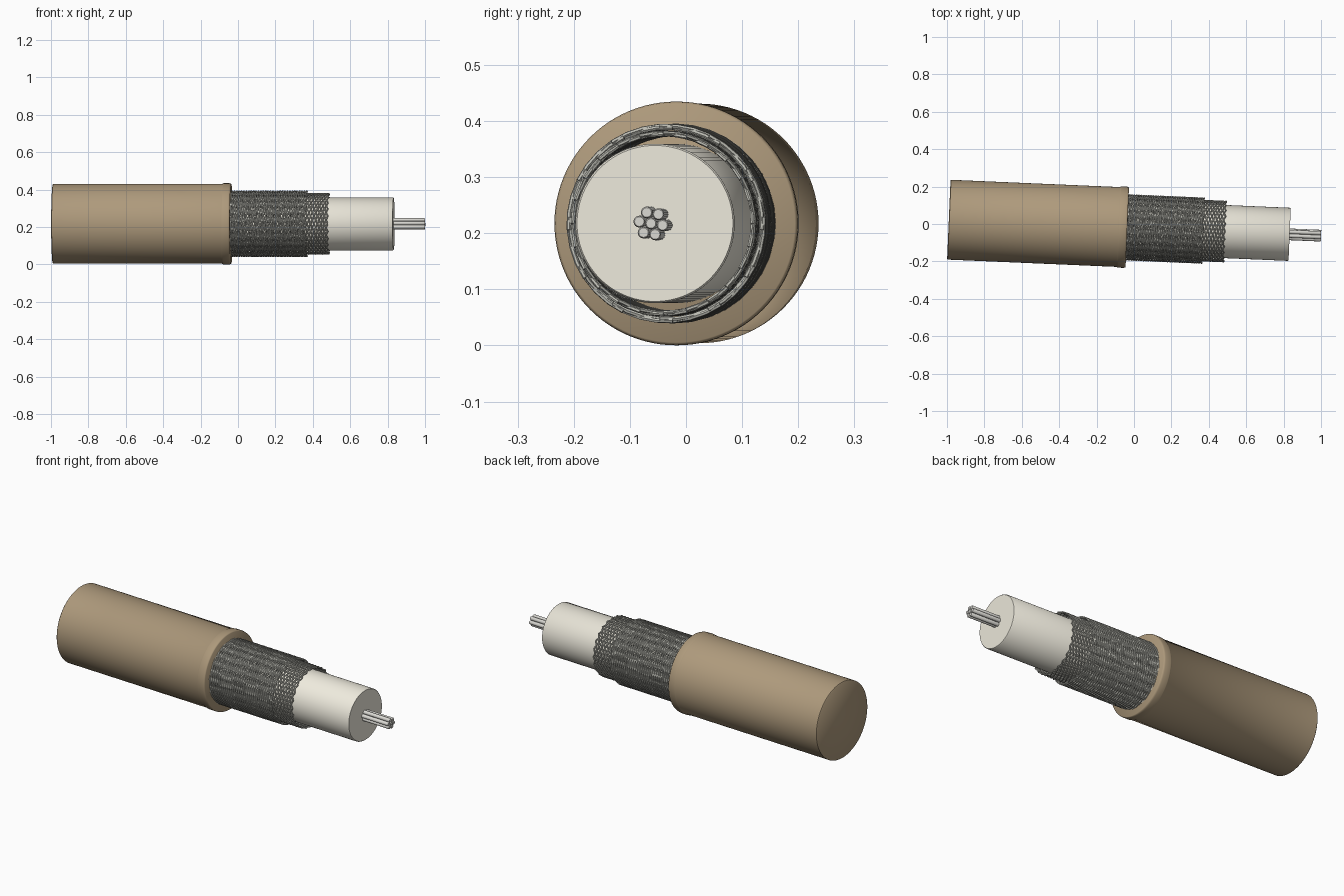
import bpy, bmesh, math
from mathutils import Matrix

if "Cube" in bpy.data.objects:
    bpy.data.objects.remove(bpy.data.objects["Cube"])

# Cable axis: runs along local x, slightly yawed in the xy plane
PLACE = Matrix.Translation((0, -0.0195, 0.2175)) @ Matrix.Rotation(-0.043, 4, 'Z')


def material(name, rgb):
    m = bpy.data.materials.new(name)
    m.diffuse_color = (*rgb, 1)
    m.use_nodes = True
    m.node_tree.nodes["Principled BSDF"].inputs["Base Color"].default_value = m.diffuse_color
    return m


BROWN = material("jacket_brown", (0.42, 0.32, 0.20))
CREAM = material("insulation_cream", (0.85, 0.82, 0.72))
STEEL = material("braid_metal", (0.50, 0.50, 0.45))
WIRE = material("wire_metal", (0.70, 0.69, 0.65))


def finish(ob, mat):
    ob.data.materials.append(mat)
    ob.matrix_world = PLACE
    bpy.ops.object.select_all(action='DESELECT')
    ob.select_set(True)
    bpy.context.view_layer.objects.active = ob
    if ob.type == 'CURVE':
        bpy.ops.object.convert(target='MESH')
    bpy.ops.object.shade_smooth_by_angle(angle=math.radians(45))


def lathe(name, profile, mat, sides=96, centres=((0, 0),)):
    """Solid of revolution about x from (x, radius) points, repeated at each centre."""
    bm = bmesh.new()
    for cy, cz in centres:
        rings = []
        for x, r in profile:
            rings.append([bm.verts.new((x, cy + r * math.cos(2 * math.pi * i / sides),
                                        cz + r * math.sin(2 * math.pi * i / sides)))
                          for i in range(sides)])
        for a, b in zip(rings, rings[1:]):
            for i in range(sides):
                j = (i + 1) % sides
                bm.faces.new((a[i], a[j], b[j], b[i]))
        bm.faces.new(rings[0])
        bm.faces.new(rings[-1])
    bmesh.ops.recalc_face_normals(bm, faces=bm.faces)
    me = bpy.data.meshes.new(name)
    bm.to_mesh(me)
    bm.free()
    ob = bpy.data.objects.new(name, me)
    bpy.context.collection.objects.link(ob)
    finish(ob, mat)


def braid(name, x0, x1, radius, lead, strands, thick):
    """Two sets of opposed helical strands."""
    cu = bpy.data.curves.new(name, 'CURVE')
    cu.dimensions = '3D'
    cu.bevel_depth = thick
    cu.bevel_resolution = 1
    cu.use_fill_caps = True
    turns = (x1 - x0) / lead
    n = int(turns * 36) + 2
    for d in (1, -1):
        for k in range(strands):
            sp = cu.splines.new('POLY')
            sp.points.add(n - 1)
            for i, p in enumerate(sp.points):
                t = i / (n - 1)
                a = d * 2 * math.pi * (turns * t + k / strands)
                r = radius + d * thick * 0.35
                p.co = (x0 + (x1 - x0) * t, r * math.cos(a), r * math.sin(a), 1)
    ob = bpy.data.objects.new(name, cu)
    bpy.context.collection.objects.link(ob)
    finish(ob, STEEL)


# Outer jacket with a raised lip at the cut end
lathe("jacket", [(-0.991, 0.210), (-0.988, 0.2135), (-0.085, 0.2135), (-0.082, 0.2160),
                 (-0.076, 0.2172), (-0.046, 0.2172), (-0.039, 0.2155), (-0.036, 0.212)], BROWN)

# Two braided shield layers
braid("outer_braid", -0.045, 0.37, 0.1725, 0.155, 12, 0.0042)
braid("inner_braid", -0.045, 0.487, 0.1605, 0.44, 24, 0.0038)

# Inner insulation
lathe("insulation", [(-0.05, 0.142), (0.829, 0.142), (0.833, 0.139)], CREAM)

# Seven-strand conductor
hexagon = [(0.021 * math.cos(math.radians(60 * k - 9)),
            0.021 * math.sin(math.radians(60 * k - 9))) for k in range(6)]
lathe("conductor_wires", [(0.81, 0.0105), (0.998, 0.0105), (1.001, 0.0085)], WIRE, 16,
      [(0, 0)] + hexagon)
